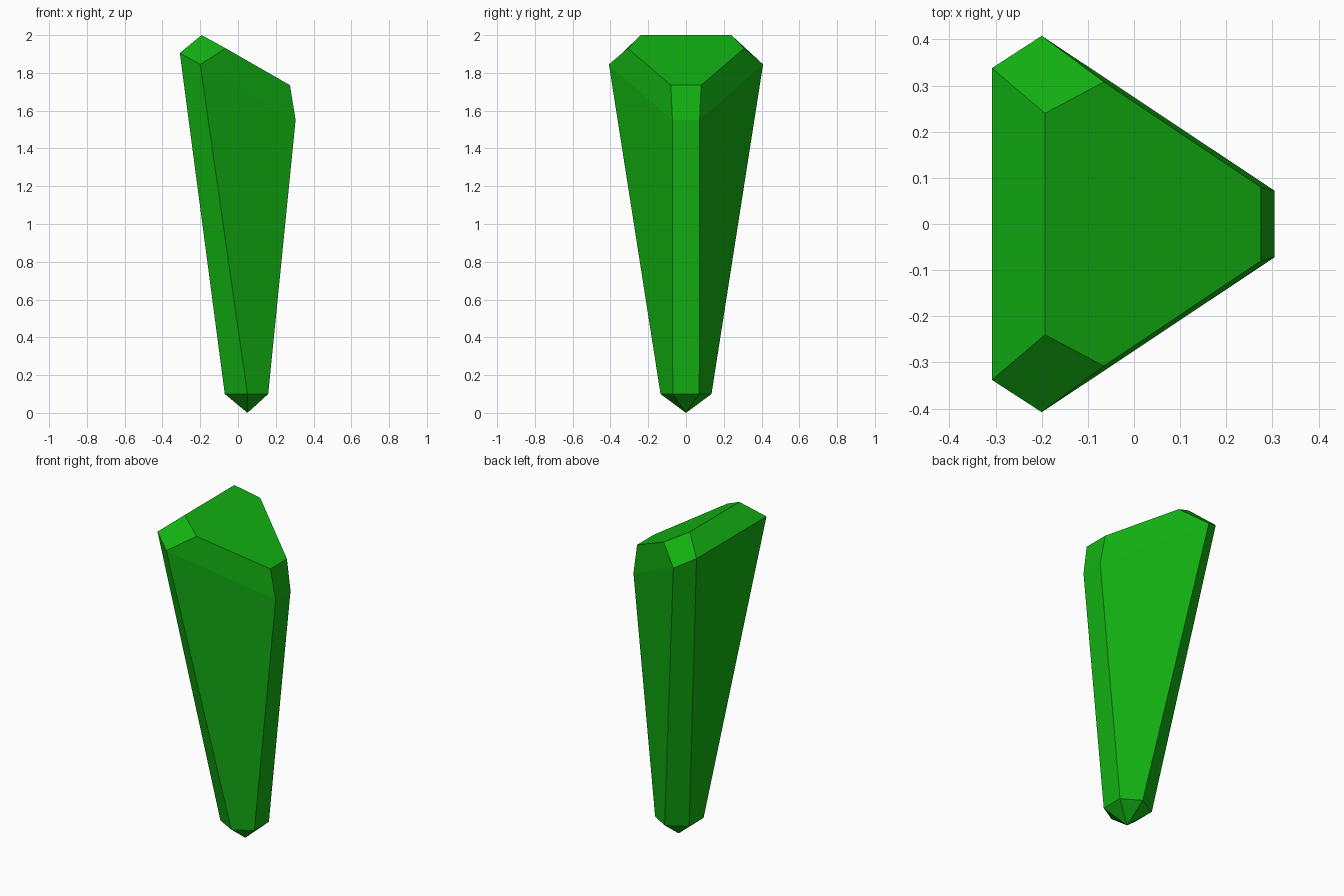
import bpy, bmesh

if "Cube" in bpy.data.objects:
    bpy.data.objects.remove(bpy.data.objects["Cube"])

# Half cross-sections (x, y, z), mirrored in y: lower girdle, shoulder, crown
SECTIONS = [
    [(0.16, 0.07, 0.10), (0.05, 0.135, 0.10), (-0.07, 0.07, 0.10)],
    [(0.305, 0.072, 1.55), (-0.20, 0.408, 1.845), (-0.308, 0.338, 1.905)],
    [(0.275, 0.08, 1.735), (-0.065, 0.308, 1.93), (-0.193, 0.24, 2.0)],
]

green = bpy.data.materials.new("crystal green")
green.diffuse_color = (0.006, 0.445, 0.006, 1)
green.use_nodes = True
green.node_tree.nodes["Principled BSDF"].inputs["Base Color"].default_value = green.diffuse_color

bm = bmesh.new()

# Six-sided rings
rings = []
for half in SECTIONS:
    ring = half + [(x, -y, z) for x, y, z in reversed(half)]
    rings.append([bm.verts.new(p) for p in ring])

# Pointed base
tip = bm.verts.new((0.05, 0, 0))
for i in range(6):
    bm.faces.new((tip, rings[0][(i + 1) % 6], rings[0][i]))

# Long sides and bevelled crown
for low, high in zip(rings, rings[1:]):
    for i in range(6):
        j = (i + 1) % 6
        bm.faces.new((low[i], low[j], high[j], high[i]))

# Slanted top facet
bm.faces.new(rings[-1])
bmesh.ops.recalc_face_normals(bm, faces=bm.faces[:])

mesh = bpy.data.meshes.new("crystal_shard")
bm.to_mesh(mesh)
bm.free()
mesh.materials.append(green)
shard = bpy.data.objects.new("crystal_shard", mesh)
bpy.context.collection.objects.link(shard)
